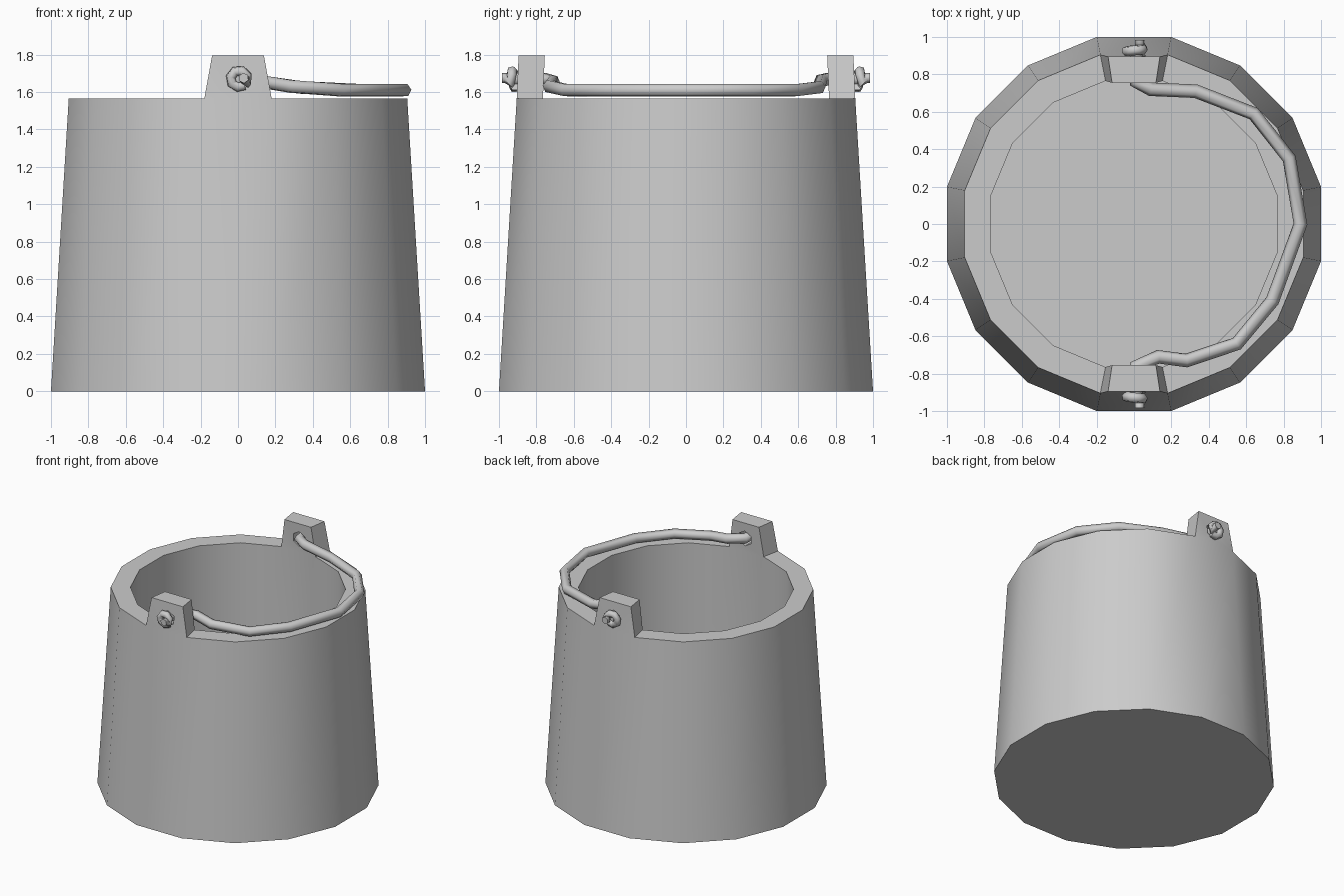
import bpy, bmesh, math
from mathutils import Vector

cube = bpy.data.objects.get("Cube")
if cube:
    bpy.data.objects.remove(cube)

grey = bpy.data.materials.new("plain grey")
grey.use_nodes = True
grey.diffuse_color = (0.6, 0.6, 0.6, 1)
grey.node_tree.nodes["Principled BSDF"].inputs["Base Color"].default_value = (0.6, 0.6, 0.6, 1)

SIDES = 16
RIM_Z = 1.565
PIN_Z = 1.67


def activate(obj):
    bpy.ops.object.select_all(action='DESELECT')
    obj.select_set(True)
    bpy.context.view_layer.objects.active = obj


def ring(bm, apothem, z):
    """Regular polygon whose flats face the axes."""
    r = apothem / math.cos(math.pi / SIDES)
    angles = [2 * math.pi * (i + 0.5) / SIDES for i in range(SIDES)]
    return [bm.verts.new((r * math.cos(a), r * math.sin(a), z)) for a in angles]


def tube(name, points, radius, smooth_steps=0):
    """Six-sided capped tube along a path, as a mesh."""
    curve = bpy.data.curves.new(name, 'CURVE')
    curve.dimensions = '3D'
    curve.bevel_depth = radius
    curve.bevel_resolution = 1
    curve.use_fill_caps = True
    spline = curve.splines.new('POLY')
    spline.points.add(len(points) - 1)
    for p, co in zip(spline.points, points):
        p.co = (*co, 1)
    obj = bpy.data.objects.new(name, curve)
    bpy.context.collection.objects.link(obj)
    activate(obj)
    bpy.ops.object.convert(target='MESH')
    obj = bpy.context.object
    obj.data.materials.clear()
    obj.data.materials.append(grey)
    bpy.ops.object.shade_smooth_by_angle(angle=math.radians(65))
    return obj


# Bucket shell: outside, rim, inside and floor
bm = bmesh.new()
rings = [ring(bm, a, z) for a, z in
         [(1.0, 0), (0.905, RIM_Z), (0.765, RIM_Z), (0.765, 0.1)]]
for low, high in zip(rings, rings[1:]):
    for i in range(SIDES):
        j = (i + 1) % SIDES
        bm.faces.new((low[i], low[j], high[j], high[i]))
bm.faces.new(rings[0][::-1])
bm.faces.new(rings[-1])

# Ears: the front and back rim faces raised and narrowed
rim = [f for f in bm.faces if all(abs(v.co.z - RIM_Z) < 1e-4 for v in f.verts)
       and abs(f.calc_center_median().x) < 0.01]
for face in rim:
    top = bmesh.ops.extrude_discrete_faces(bm, faces=[face])["faces"][0]
    for v in top.verts:
        v.co.z = 1.795
        v.co.x *= 0.77
        v.co.y -= math.copysign(0.01, v.co.y)
bmesh.ops.recalc_face_normals(bm, faces=bm.faces[:])
mesh = bpy.data.meshes.new("bucket")
bm.to_mesh(mesh)
bm.free()
bucket = bpy.data.objects.new("bucket", mesh)
bpy.context.collection.objects.link(bucket)
mesh.materials.append(grey)

# Hexagonal hole through both ears
bpy.ops.mesh.primitive_cylinder_add(vertices=6, radius=0.06, depth=2.4,
                                    location=(0.01, 0, PIN_Z),
                                    rotation=(math.pi / 2, 0, 0))
cutter = bpy.context.object
cutter.name = "hole_cutter"
cutter.hide_render = True
cut = bucket.modifiers.new("ear holes", 'BOOLEAN')
cut.operation = 'DIFFERENCE'
cut.solver = 'EXACT'
cut.object = cutter
activate(bucket)
bpy.ops.object.modifier_apply(modifier=cut.name)
bpy.data.objects.remove(cutter)
bpy.ops.object.shade_smooth_by_angle(angle=math.radians(30))

# Handle resting on the rim, its ends passing through the ears
tube("handle", [
    (0.01, 0.92, PIN_Z), (0.01, 0.76, PIN_Z), (0.09, 0.72, 1.66), (0.33, 0.71, 1.625),
    (0.64, 0.59, 1.61), (0.83, 0.35, 1.61), (0.89, 0, 1.61), (0.74, -0.41, 1.61),
    (0.55, -0.64, 1.61), (0.28, -0.73, 1.63), (0.13, -0.71, 1.655),
    (0.01, -0.76, PIN_Z), (0.01, -0.92, PIN_Z)], 0.037)

# Knots: each rope end loops round outside its ear, then pokes out
for side, name in ((-1, "front_knot"), (1, "back_knot")):
    loop = []
    for i in range(8):
        a = math.radians(-50 - i * 48)
        loop.append(Vector((0.005 + 0.045 * math.cos(a), side * (0.915 + 0.003 * i),
                            PIN_Z + 0.045 * math.sin(a))))
    loop.append(Vector((0.03, side * 0.96, PIN_Z + 0.005)))
    loop.append(Vector((0.03, side * 0.985, PIN_Z + 0.005)))
    tube(name, loop, 0.028)
